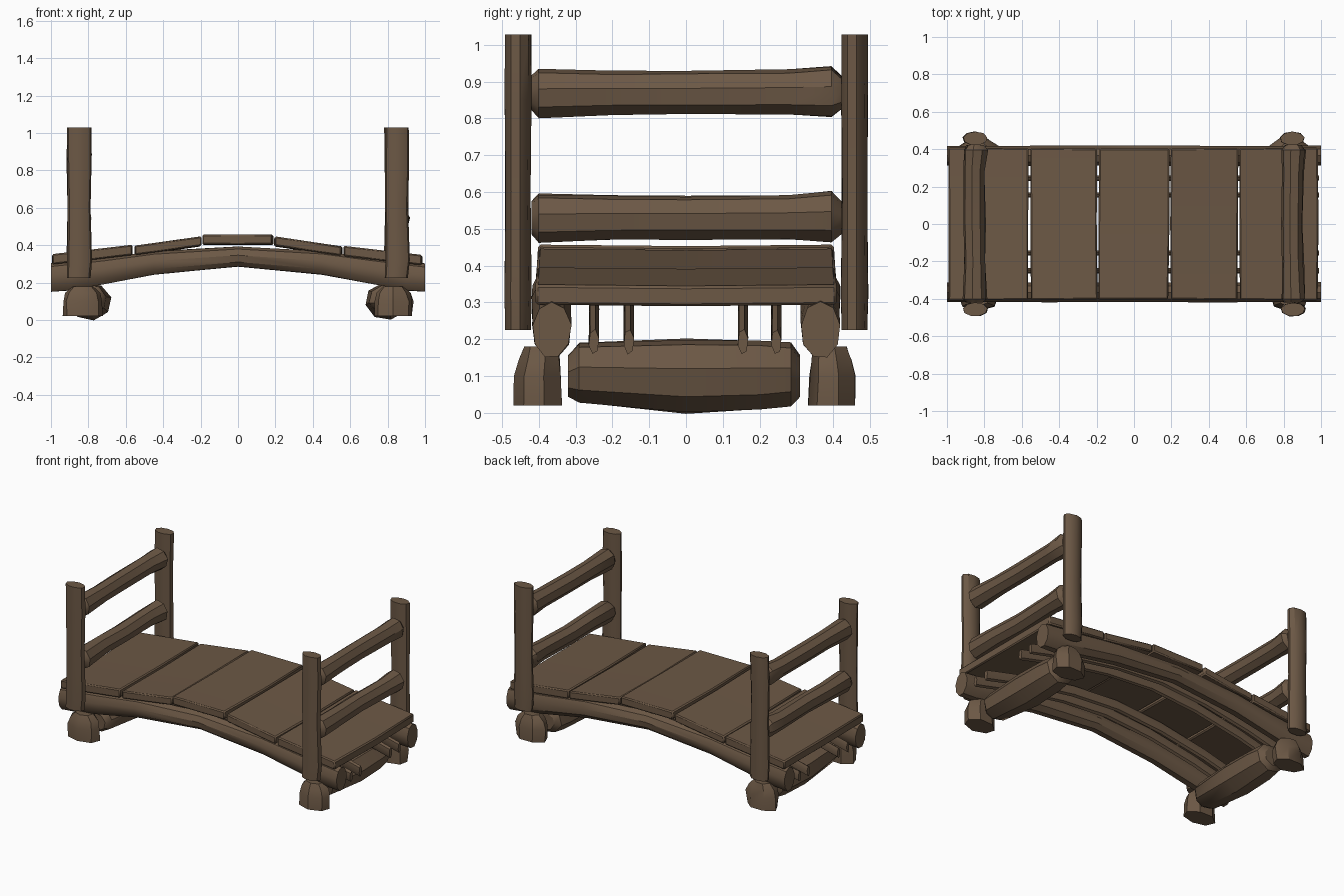
import bpy, bmesh, math, random
from mathutils import Vector

if "Cube" in bpy.data.objects:
    bpy.data.objects.remove(bpy.data.objects["Cube"])

random.seed(4)
wood = bpy.data.materials.new("brown_wood")
wood.diffuse_color = (0.15, 0.098, 0.06, 1)
wood.use_nodes = True
wood.node_tree.nodes["Principled BSDF"].inputs["Base Color"].default_value = wood.diffuse_color


def finish(name, bm, angle=35):
    bmesh.ops.recalc_face_normals(bm, faces=bm.faces)
    me = bpy.data.meshes.new(name)
    bm.to_mesh(me)
    bm.free()
    me.materials.append(wood)
    for p in me.polygons:
        p.use_smooth = True
    me.set_sharp_from_angle(angle=math.radians(angle))
    ob = bpy.data.objects.new(name, me)
    bpy.context.collection.objects.link(ob)
    return ob


# Rough log: stations are (centre, radius_1, radius_2), rings lie across the axis
def log(name, axis, stations, sides=9, rough=0.05):
    u, v = {'X': (Vector((0, 1, 0)), Vector((0, 0, 1))),
            'Y': (Vector((1, 0, 0)), Vector((0, 0, 1))),
            'Z': (Vector((1, 0, 0)), Vector((0, 1, 0)))}[axis]
    bm = bmesh.new()
    rings = []
    for c, r1, r2 in stations:
        ring = []
        for i in range(sides):
            a = 2 * math.pi * (i + 0.25) / sides
            k = 1.03 + random.uniform(-rough, rough)
            ring.append(bm.verts.new(Vector(c) + u * r1 * k * math.cos(a) + v * r2 * k * math.sin(a)))
        rings.append(ring)
    for a, b in zip(rings, rings[1:]):
        for i in range(sides):
            j = (i + 1) % sides
            bm.faces.new((a[i], a[j], b[j], b[i]))
    bm.faces.new(rings[0])
    bm.faces.new(rings[-1])
    return finish(name, bm)


# Deck plank: a sloped board between two top edge points
def plank(name, x0, z0, x1, z1, t):
    bm = bmesh.new()
    rows = []
    for y in (-0.405, 0, 0.405):
        j = [random.uniform(-0.004, 0.004) for _ in range(2)]
        dip = -0.004 if y == 0 else 0
        rows.append([bm.verts.new((x, y * (1 + 0.02 * (abs(x) - 0.5)), z + dip)) for x, z in
                     ((x0 + j[0], z0), (x1 + j[1], z1), (x1 + j[1], z1 - t), (x0 + j[0], z0 - t))])
    for a, b in zip(rows, rows[1:]):
        for i in range(4):
            k = (i + 1) % 4
            bm.faces.new((a[i], a[k], b[k], b[i]))
    bm.faces.new(rows[0])
    bm.faces.new(rows[-1])
    ob = finish(name, bm, 30)
    bev = ob.modifiers.new("worn_edges", 'BEVEL')
    bev.width = 0.007
    bev.limit_method = 'ANGLE'


# Deck
for n, (x0, z0, x1, z1, t) in enumerate([
        (-0.99, 0.352, -0.563, 0.402, 0.055), (-0.555, 0.397, -0.197, 0.447, 0.05),
        (-0.188, 0.457, 0.186, 0.457, 0.053), (0.195, 0.447, 0.555, 0.393, 0.05),
        (0.563, 0.396, 0.985, 0.348, 0.055)]):
    plank(f"deck_plank_{n + 1}", x0, z0, x1, z1, t)

# Arched side beams
for s in (-1, 1):
    st = [((-1, 0.225, 0.075)), ((-0.9, 0.234, 0.078)), ((-0.72, 0.26, 0.07)),
          ((-0.45, 0.303, 0.062)), ((0, 0.337, 0.053))]
    st += [(-x, z, r) for x, z, r in reversed(st[:-1])]
    log("side_beam", 'X', [((x, s * 0.365, z), 0.052, r) for x, z, r in st], 9, 0.03)

# Thin arched sticks under the deck
for y in (-0.25, -0.155, 0.155, 0.245):
    st = []
    for i in range(7):
        x = -0.99 + 0.33 * i
        st.append(((x, y, 0.355 - 0.165 * abs(x) ** 1.7), 0.014, 0.034))
    log("under_stick", 'X', st, 6)

for s in (-1, 1):
    # Railing posts and footing blocks
    for t in (-1, 1):
        x, y = s * 0.85, t * 0.457
        log("post", 'Z', [((x + random.uniform(-0.004, 0.004), y, z), 0.063 * k, 0.036 * k)
                          for z, k in ((0.225, 0.97), (0.32, 1.02), (0.6, 0.95), (0.85, 1.0), (1.028, 1.0))],
            9, 0.03)
        bx = s * 0.83
        log("footing", 'Z', [((bx, t * 0.4, 0.02), 0.102, 0.065), ((bx, t * 0.4, 0.1), 0.105, 0.062),
                             ((bx, t * 0.396, 0.145), 0.09, 0.055), ((bx, t * 0.393, 0.18), 0.055, 0.045)],
            7, 0.06)
    # Cross rails
    for z in (0.53, 0.87):
        log("cross_rail", 'Y', [((s * 0.85 + random.uniform(-0.006, 0.006), y, z + d), r * 0.95, r)
                                for y, d, r in ((-0.42, 0, 0.045), (-0.4, -0.003, 0.066), (-0.2, 0, 0.059),
                                                (0, 0, 0.058), (0.28, 0.002, 0.059), (0.395, 0.003, 0.067),
                                                (0.422, 0, 0.045))], 8, 0.04)
    # Thick log across the base
    log("base_log", 'Y', [((s * 0.795, y, 0.1 + d), r * 1.15, r) for y, d, r in
                          ((-0.32, 0, 0.055), (-0.29, 0.008, 0.08), (0, 0, 0.099),
                           (0.2, 0.003, 0.094), (0.285, 0.005, 0.085), (0.31, 0, 0.055))], 8, 0.03)
